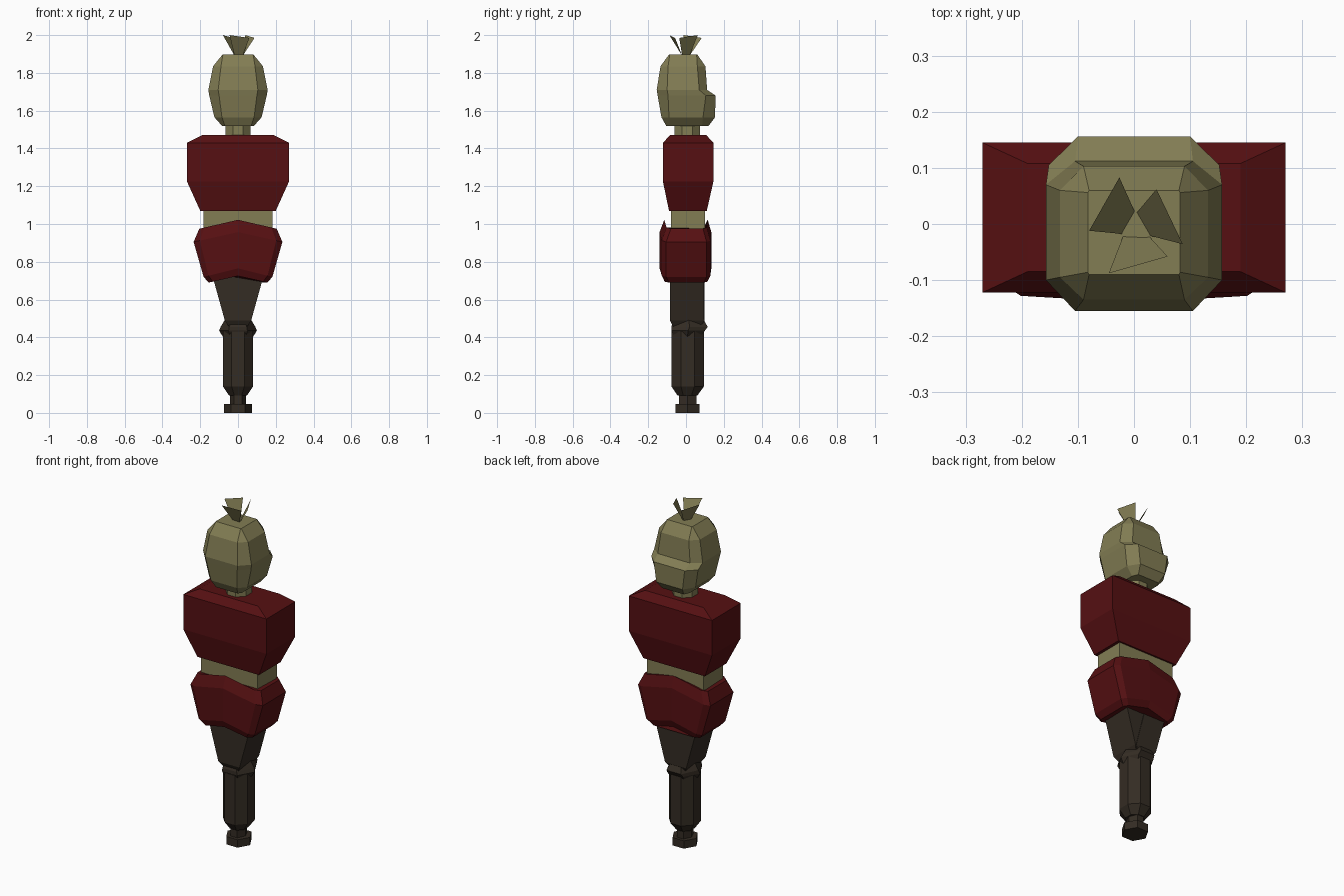
import bpy, bmesh, math

if "Cube" in bpy.data.objects:
    bpy.data.objects.remove(bpy.data.objects["Cube"])


def material(name, rgb):
    m = bpy.data.materials.new(name)
    m.diffuse_color = (*rgb, 1.0)
    m.use_nodes = True
    m.node_tree.nodes["Principled BSDF"].inputs["Base Color"].default_value = m.diffuse_color
    return m


OLIVE = material("olive skin", (0.225, 0.205, 0.088))
RED = material("dark red cloth", (0.092, 0.005, 0.006))
BROWN = material("dark brown", (0.034, 0.025, 0.017))


def finish(bm, name, mat, recalc=True):
    if recalc:
        bmesh.ops.recalc_face_normals(bm, faces=bm.faces)
    me = bpy.data.meshes.new(name)
    bm.to_mesh(me)
    bm.free()
    me.materials.append(mat)
    ob = bpy.data.objects.new(name, me)
    bpy.context.collection.objects.link(ob)
    return ob


def loft(name, rings, mat):
    """Skin equal-length rings of points and cap both ends."""
    bm = bmesh.new()
    loops = [[bm.verts.new(p) for p in r] for r in rings]
    n = len(loops[0])
    for a, b in zip(loops, loops[1:]):
        for i in range(n):
            j = (i + 1) % n
            bm.faces.new((a[i], a[j], b[j], b[i]))
    bm.faces.new(loops[0][::-1])
    bm.faces.new(loops[-1])
    return finish(bm, name, mat)


def rect(z, x0, x1, y0, y1):
    return [(x0, y0, z), (x1, y0, z), (x1, y1, z), (x0, y1, z)]


def chamfered(z, x, y0, y1, cx, s0, s1):
    """Eight-sided ring: half width x, flat ends cx wide, flat sides s0..s1."""
    return [(-cx, y0, z), (cx, y0, z), (x, s0, z), (x, s1, z),
            (cx, y1, z), (-cx, y1, z), (-x, s1, z), (-x, s0, z)]


def ngon(z, n, rx, y0, y1, turn=0.0):
    """Regular ring scaled to half width rx and depth y0..y1."""
    c, r = (y0 + y1) / 2, (y1 - y0) / 2
    pts = [(math.cos(turn + math.tau * i / n), math.sin(turn + math.tau * i / n))
           for i in range(n)]
    mx, my = max(p[0] for p in pts), max(p[1] for p in pts)
    return [(rx * px / mx, c + r * py / my, z) for px, py in pts]


# Head with a jutting jaw at the back (+y)
loft("head", [
    chamfered(1.52, 0.085, -0.105, 0.12, 0.07, -0.085, 0.085),
    chamfered(1.565, 0.125, -0.13, 0.154, 0.085, -0.09, 0.09),
    chamfered(1.68, 0.152, -0.15, 0.156, 0.10, -0.095, 0.105),
    chamfered(1.71, 0.157, -0.155, 0.112, 0.105, -0.10, 0.07),
    chamfered(1.835, 0.132, -0.135, 0.103, 0.09, -0.095, 0.06),
    chamfered(1.897, 0.082, -0.09, 0.06, 0.08, -0.086, 0.056),
], OLIVE)

# Tuft: three flared ribbons from a small triangular root
bm = bmesh.new()
root = [(-0.018, -0.018), (0.003, 0.018), (0.025, -0.02)]
tips = [((-0.08, -0.012, 2.0), (-0.026, 0.083, 1.985)),
        ((0.04, 0.062, 2.0), (0.087, -0.036, 1.985)),
        ((0.06, -0.058, 1.985), (-0.045, -0.088, 2.0))]
for i, (p, q) in enumerate(tips):
    a, b = root[i], root[(i + 1) % 3]
    bm.faces.new([bm.verts.new(v) for v in ((*a, 1.89), p, q, (*b, 1.89))])
finish(bm, "hair_tuft", OLIVE, recalc=False)

# Neck
loft("neck", [ngon(z, 8, 0.065, -0.06, 0.075, math.pi / 8)
              for z in (1.45, 1.54)], OLIVE)

# Chest
loft("chest", [
    rect(1.07, -0.20, 0.20, -0.09, 0.11),
    rect(1.225, -0.27, 0.27, -0.122, 0.145),
    rect(1.43, -0.27, 0.27, -0.122, 0.145),
    rect(1.47, -0.19, 0.19, -0.085, 0.108),
], RED)

# Waist
loft("waist", [rect(z, -0.183, 0.183, -0.08, 0.10) for z in (0.94, 1.09)], OLIVE)


# Hips: sloping bands, high in the middle and low at the sides
def hip_ring(z_mid, z_side, x, y0, y1):
    cut = x * 0.86
    zc = z_mid + (z_side - z_mid) * 0.86
    return [(0, y0, z_mid), (cut, y0 + 0.012, zc), (x, y0 + 0.035, z_side),
            (x, y1 - 0.025, z_side), (cut, y1 - 0.005, zc), (0, y1, z_mid),
            (-cut, y1 - 0.005, zc), (-x, y1 - 0.025, z_side),
            (-x, y0 + 0.035, z_side), (-cut, y0 + 0.012, zc)]


loft("hips", [
    hip_ring(0.725, 0.69, 0.155, -0.125, 0.118),
    hip_ring(0.765, 0.72, 0.182, -0.14, 0.134),
    hip_ring(0.957, 0.905, 0.235, -0.14, 0.134),
    hip_ring(1.022, 0.975, 0.205, -0.115, 0.115),
], RED)

# Thighs: two tapered blocks leaning inwards and crossing
for side, name, dy in ((1, "right_thigh", -0.003), (-1, "left_thigh", 0.0)):
    def band(z, inner, outer, y0, y1):
        lo, hi = sorted((side * inner, side * outer))
        return rect(z, lo, hi, y0 + dy, y1 + dy)
    loft(name, [
        band(0.45, -0.035, 0.045, -0.06, 0.075),
        band(0.49, -0.065, 0.07, -0.083, 0.098),
        band(0.76, 0.005, 0.145, -0.083, 0.098),
    ], BROWN)

# Knee
loft("knee", [
    ngon(0.40, 6, 0.078, -0.06, 0.075),
    ngon(0.435, 6, 0.10, -0.078, 0.10),
    ngon(0.455, 6, 0.092, -0.078, 0.115),
    ngon(0.50, 6, 0.065, -0.06, 0.09),
], BROWN)

# Shin
loft("shin", [
    ngon(0.092, 8, 0.048, -0.045, 0.06, math.pi / 8),
    ngon(0.14, 8, 0.08, -0.077, 0.095, math.pi / 8),
    ngon(0.43, 8, 0.08, -0.077, 0.095, math.pi / 8),
    ngon(0.46, 8, 0.06, -0.055, 0.075, math.pi / 8),
], BROWN)

# Ankle and foot
loft("ankle", [ngon(z, 6, 0.043, -0.038, 0.055) for z in (0.04, 0.10)], BROWN)
loft("foot", [ngon(z, 6, 0.073, -0.056, 0.072) for z in (0.0, 0.046)], BROWN)
